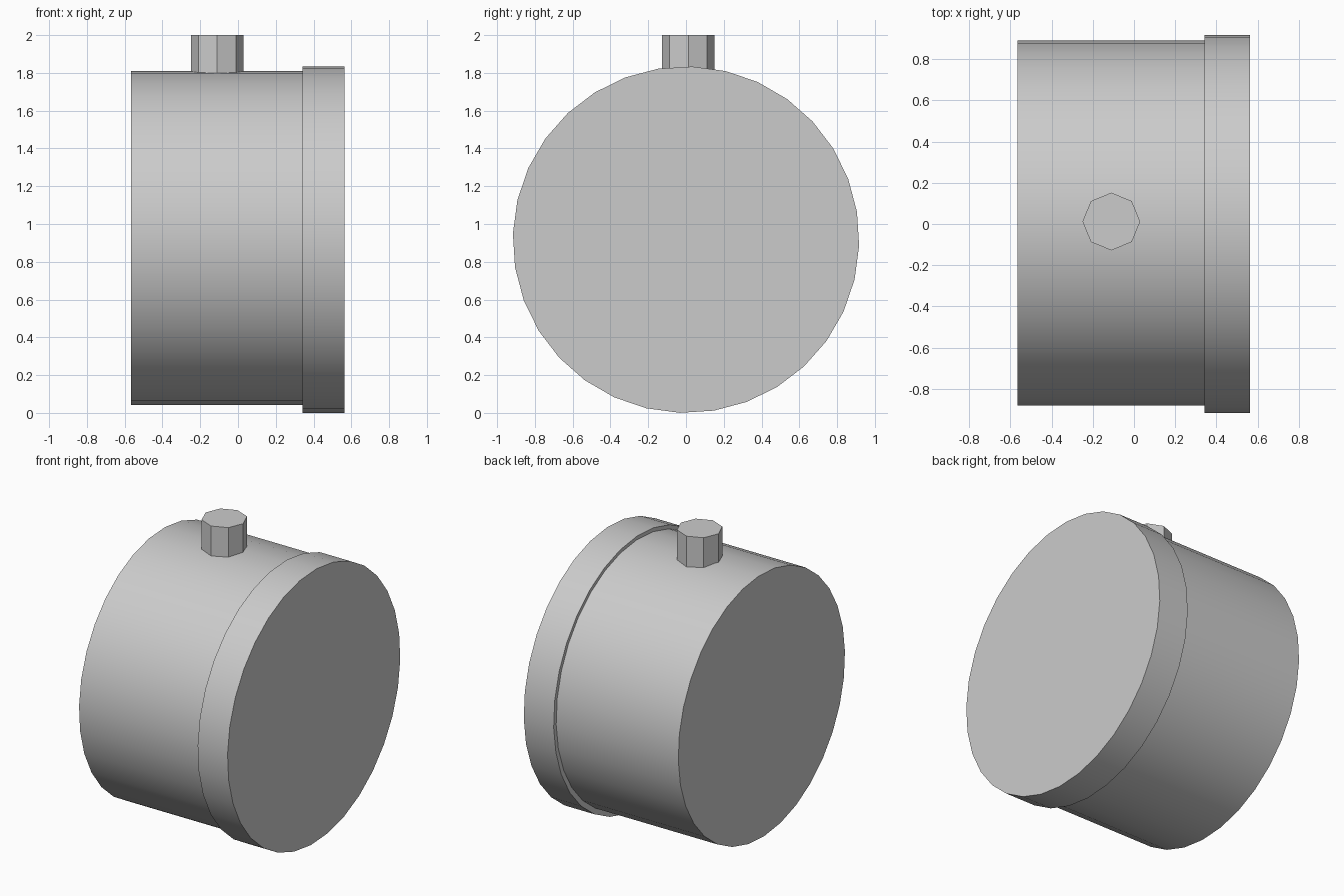
import bpy
import math
from mathutils import Matrix

cube = bpy.data.objects.get("Cube")
if cube:
    bpy.data.objects.remove(cube, do_unlink=True)

grey = bpy.data.materials.new("light_grey")
grey.use_nodes = True
colour = (0.6, 0.6, 0.6, 1)
grey.diffuse_color = colour
grey.node_tree.nodes["Principled BSDF"].inputs["Base Color"].default_value = colour


def cylinder(name, sides, radius, depth, centre, turn, smooth):
    """Capped cylinder; turn is baked into the mesh."""
    bpy.ops.mesh.primitive_cylinder_add(vertices=sides, radius=radius, depth=depth, location=centre)
    ob = bpy.context.object
    ob.name = name
    ob.data.transform(turn)
    ob.data.materials.append(grey)
    if smooth:
        bpy.ops.object.shade_smooth_by_angle(angle=math.radians(30))
    return ob


# Drum and lid lie along x, with a slight roll
sideways = Matrix.Rotation(-0.035, 4, "X") @ Matrix.Rotation(math.pi / 2, 4, "Y")
cylinder("drum_body", 32, 0.885, 0.915, (-0.108, 0.005, 0.925), sideways, True)
cylinder("drum_lid", 32, 0.917, 0.222, (0.453, 0, 0.917), sideways, True)

# Octagonal stub on top of the drum
cylinder("top_knob", 8, 0.14, 0.3, (-0.11, 0.012, 1.85), Matrix.Identity(4), False)
